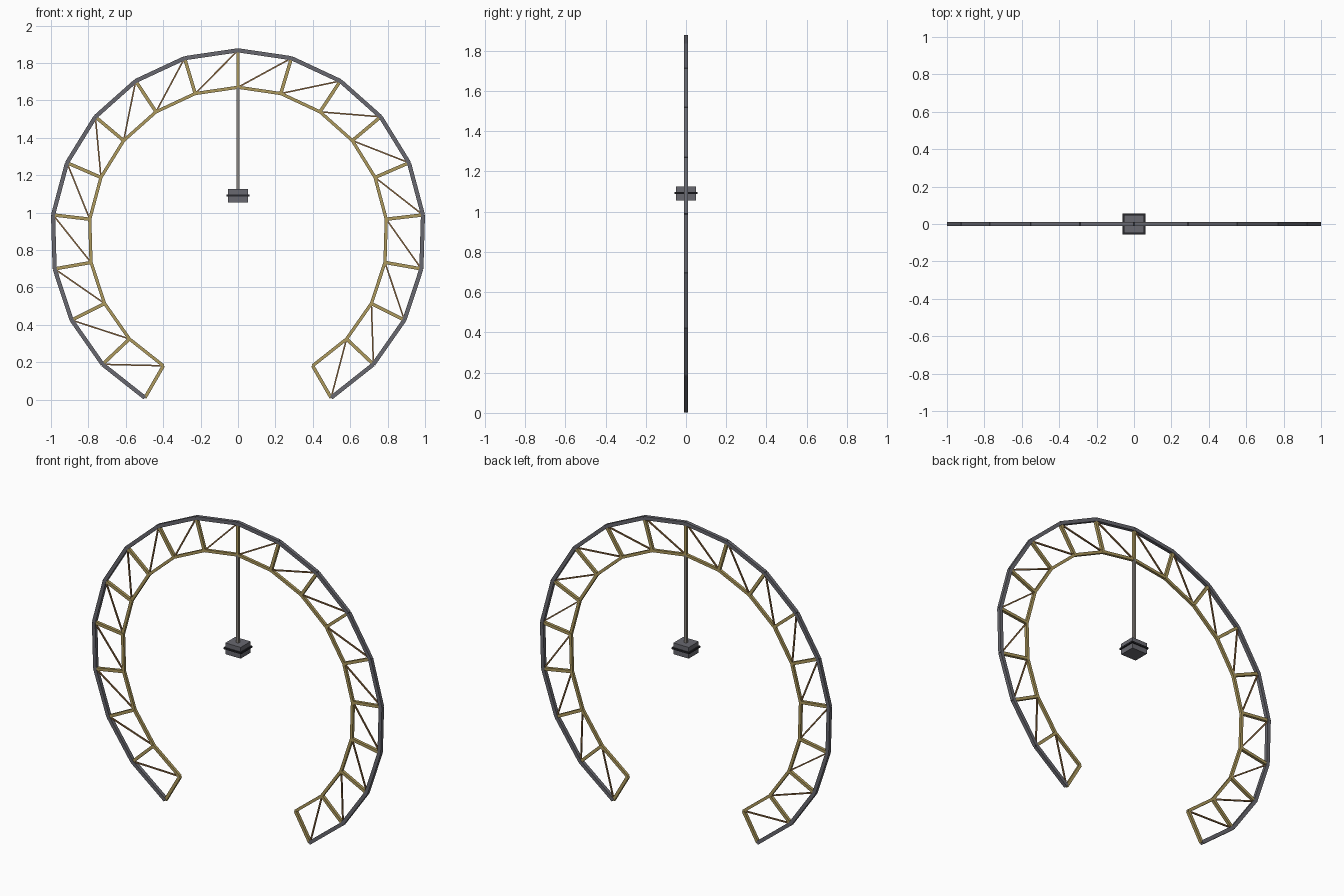
import bpy, bmesh, math
from mathutils import Vector, Matrix

if "Cube" in bpy.data.objects:
    bpy.data.objects.remove(bpy.data.objects["Cube"])

R_OUT, R_IN, CZ = 0.9955, 0.798, 0.872
HALF = 9                                   # bays on each side of the crown
STEP = math.radians(150) / HALF


def material(name, rgb):
    m = bpy.data.materials.new(name)
    m.diffuse_color = (*rgb, 1)
    m.use_nodes = True
    m.node_tree.nodes["Principled BSDF"].inputs["Base Color"].default_value = m.diffuse_color
    return m


steel = material("steel", (0.14, 0.14, 0.16))
brass = material("brass", (0.42, 0.32, 0.11))
wire = material("wire", (0.30, 0.16, 0.06))
rod_grey = material("rod_grey", (0.25, 0.23, 0.21))
dark = material("dark", (0.02, 0.02, 0.025))


def node(radius, i):
    a = i * STEP
    return Vector((radius * math.sin(a), 0, CZ + radius * math.cos(a)))


def finish(name, bm, mat):
    me = bpy.data.meshes.new(name)
    bm.to_mesh(me)
    bm.free()
    me.materials.append(mat)
    ob = bpy.data.objects.new(name, me)
    bpy.context.collection.objects.link(ob)
    return ob


def bars(name, pairs, width, mat):
    """Square bars between pairs of points."""
    bm = bmesh.new()
    for a, b in pairs:
        d = b - a
        turn = Matrix.Rotation(math.atan2(d.x, d.z), 4, 'Y')
        bmesh.ops.create_cube(bm, size=1, matrix=Matrix.Translation((a + b) / 2) @ turn
                              @ Matrix.Diagonal((width, width, d.length, 1)))
    return finish(name, bm, mat)


def block(name, size, z, mat):
    bm = bmesh.new()
    bmesh.ops.create_cube(bm, size=1, matrix=Matrix.Translation((0, 0, z))
                          @ Matrix.Diagonal((*size, 1)))
    return finish(name, bm, mat)


bays = range(-HALF, HALF)
joints = range(-HALF, HALF + 1)

# Truss ring: two chords, radial struts and diagonal bracing
bars("outer_chord", [(node(R_OUT, i), node(R_OUT, i + 1)) for i in bays], 0.022, steel)
bars("inner_chord", [(node(R_IN, i), node(R_IN, i + 1)) for i in bays], 0.017, brass)
bars("radial_struts", [(node(R_IN, i), node(R_OUT, i)) for i in joints], 0.018, brass)
bars("diagonal_braces", [(node(R_IN, i), node(R_OUT, i + 1)) for i in bays], 0.008, wire)

# Hanging rod and weight
bars("hanging_rod", [(Vector((0, 0, 1.10)), node(R_IN, 0))], 0.018, rod_grey)
block("weight_block", (0.106, 0.098, 0.07), 1.09, steel)
block("weight_band", (0.122, 0.112, 0.010), 1.092, dark)
